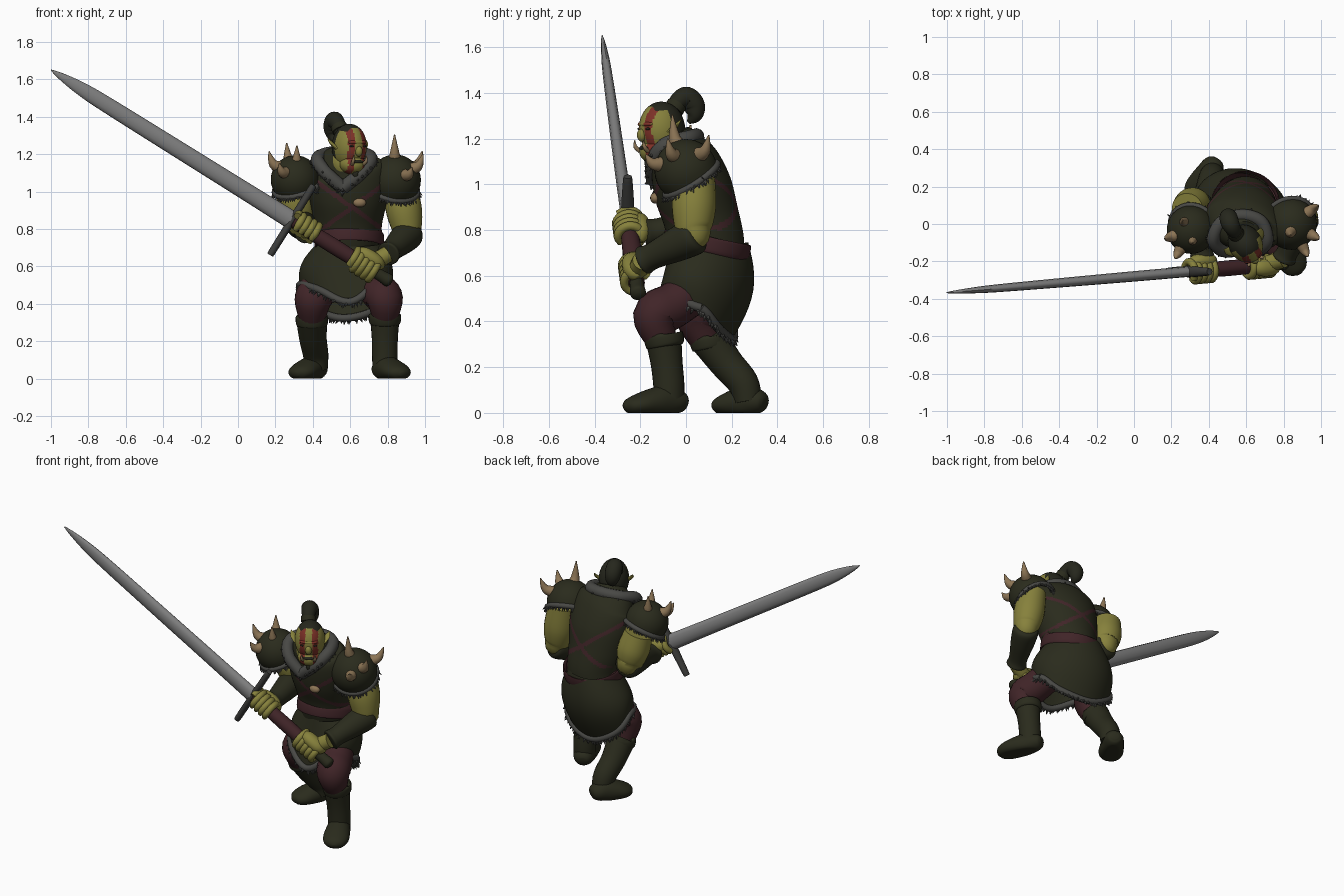
import bpy, bmesh, math, random
from mathutils import Vector, Matrix

if "Cube" in bpy.data.objects:
    bpy.data.objects.remove(bpy.data.objects["Cube"])
random.seed(4)
V = Vector

def material(name, rgb):
    m = bpy.data.materials.new(name)
    m.diffuse_color = (*rgb, 1)
    m.use_nodes = True
    m.node_tree.nodes["Principled BSDF"].inputs["Base Color"].default_value = m.diffuse_color
    return m

SKIN = material("olive_skin", (.24, .22, .045))
LEATHER = material("dark_green_leather", (.023, .024, .012))
MAROON = material("maroon_cloth", (.052, .018, .021))
FUR = material("grey_fur", (.065, .065, .059))
STEEL = material("steel", (.22, .22, .22))
HORN = material("tan_horn", (.26, .175, .09))
PAINT = material("red_paint", (.2, .03, .02))
HAIR = material("dark_hair", (.019, .02, .012))
IRON = material("dark_iron", (.048, .048, .045))

def finish(name, bm, mats, rule=None):
    """Turn a bmesh into a smooth object, colouring faces by an optional rule."""
    bmesh.ops.recalc_face_normals(bm, faces=bm.faces)
    if rule:
        for f in bm.faces:
            f.material_index = rule(f.calc_center_median())
    me = bpy.data.meshes.new(name)
    bm.to_mesh(me)
    bm.free()
    for m in mats:
        me.materials.append(m)
    me.shade_smooth()
    me.set_sharp_from_angle(angle=1.0)
    ob = bpy.data.objects.new(name, me)
    bpy.context.collection.objects.link(ob)
    return ob

def spline(rows, sub):
    """Catmull-Rom through rows of numbers."""
    out = []
    p = [rows[0]] + list(rows) + [rows[-1]]
    for i in range(1, len(p) - 2):
        for k in range(sub):
            t = k / sub
            out.append([.5 * (2*b + (c-a)*t + (2*a-5*b+4*c-d)*t*t + (3*b-a-3*c+d)*t**3)
                        for a, b, c, d in zip(p[i-1], p[i], p[i+1], p[i+2])])
    return out + [list(rows[-1])]

def add_tube(bm, rows, side, n=24, sub=5):
    """Rows are x, y, z, radius along side, other radius."""
    s = spline([r if len(r) == 5 else (*r, r[3]) for r in rows], sub)
    side, rings = V(side), []
    for i, (x, y, z, a, b) in enumerate(s):
        t = (V(s[min(i+1, len(s)-1)][:3]) - V(s[max(i-1, 0)][:3])).normalized()
        u = (side - t * side.dot(t)).normalized()
        v = t.cross(u)
        rings.append([bm.verts.new(V((x, y, z)) + u * (a * math.cos(q)) + v * (b * math.sin(q)))
                      for q in (2 * math.pi * k / n for k in range(n))])
    for r0, r1 in zip(rings, rings[1:]):
        for k in range(n):
            bm.faces.new((r0[k], r0[(k+1) % n], r1[(k+1) % n], r1[k]))
    bm.faces.new(rings[0])
    bm.faces.new(rings[-1])

def tube(name, rows, mat, side=(1, 0, 0), n=24, sub=5):
    bm = bmesh.new()
    add_tube(bm, rows, side, n, sub)
    return finish(name, bm, [mat])

def ball(name, matrix, c, r, mats, rule=None, cut=None, seg=32):
    bm = bmesh.new()
    bmesh.ops.create_uvsphere(bm, u_segments=seg, v_segments=seg * 2 // 3, radius=1)
    if cut is not None:
        bmesh.ops.delete(bm, geom=[v for v in bm.verts if v.co.z < cut], context='VERTS')
    bm.transform(Matrix.Translation(c) @ Matrix.Diagonal((*r, 1)))
    ob = finish(name, bm, mats, rule)
    ob.data.transform(matrix)
    return ob

def fur(name, pts, r, centre, drop, length=.035, sub=8):
    """Fur roll along a path with pointed tufts leaning out from the centre and down."""
    bm = bmesh.new()
    add_tube(bm, [(*p, r) for p in pts], (.05, .03, 1), 10, sub)
    for p in spline(pts, sub):
        out = V(p) - V(centre)
        out.z = 0
        d = out.normalized() * .5 + V(drop) + V([random.uniform(-.35, .35) for _ in range(3)])
        d.normalize()
        m = Matrix.Translation(V(p) + d * (r * .5 + length / 2)) @ d.to_track_quat('Z', 'Y').to_matrix().to_4x4()
        bmesh.ops.create_cone(bm, segments=6, radius1=r * .65, radius2=.001,
                              depth=length * random.uniform(.8, 1.3) + r * .5, matrix=m, cap_ends=True)
    return finish(name, bm, [FUR])

I4 = Matrix.Identity(4)

# torso with crossed straps painted on by rule
bm = bmesh.new()
add_tube(bm, [(.58, .10, .62, .15, .15), (.595, .09, .74, .165, .165), (.59, .065, .86, .188, .165),
              (.59, .03, .98, .212, .17), (.59, -.005, 1.09, .215, .15), (.58, -.035, 1.16, .17, .115),
              (.585, -.06, 1.22, .08, .08)], (1, -.2, 0), 128, 16)
finish("torso", bm, [LEATHER, MAROON], lambda c: int(c.z > .8 and c.z < 1.12 and min(
    abs(c.z - .915 - .72 * (c.x - .61)), abs(c.z - .915 + .72 * (c.x - .61))) < .015))
tube("belt", [(.595, .084, .70, .165, .17), (.595, .086, .708, .185, .192), (.595, .096, .766, .185, .192),
              (.595, .098, .774, .172, .174)], MAROON, (1, -.2, 0), n=48)
ball("strap_buckle", I4, (.65, -.135, .94), (.035, .022, .024), [HORN], seg=16)

# skirt shell: raised over the front leg, long flap draped at the back
HEM = spline([(z,) for z in (.46, .36, .325, .40, .5, .48, .41, .52, .46)], 16)
def skirt_point(a, t):
    s, c = math.sin(a), math.cos(a)
    zb = HEM[round(a / (2 * math.pi) * 128) % 128][0]
    bulge = math.sin(math.pi * t) * .055
    rx = .17 + .07 * t + bulge * .7
    ry = (.175 - .065 * t + bulge) if s > 0 else (.165 + .07 * t)
    top = .725 + .02 * s
    return V((.595 - .025 * t + rx * c - .03 * s * t, .095 + ry * s - .03 * c, top + (zb - top) * t))
bm = bmesh.new()
N, M = 64, 12
grid = [[bm.verts.new(skirt_point(2 * math.pi * k / N, j / M)) for k in range(N)] for j in range(M + 1)]
for j in range(M):
    for k in range(N):
        bm.faces.new((grid[j][k], grid[j][(k+1) % N], grid[j+1][(k+1) % N], grid[j+1][k]))
finish("skirt", bm, [LEATHER])
fur("skirt_fur", [skirt_point(2 * math.pi * k / 32, 1) for k in range(33)], .02, (.57, .09, 0), (0, 0, -1), .025, 3)

# legs, boots and feet: hip, knee, boot path, heel, toe
def leg(side, hip, knee, boot, heel, toe):
    k, h = V(knee), V(hip)
    top = V(boot[0][:3])
    tube(side + "_thigh", [(*h, .095), (*h.lerp(k, .6), .1), (*k, .098), (*(top - V((0, 0, .04))), .06)], MAROON)
    tube(side + "_boot", boot, LEATHER)
    b = boot[0]
    tube(side + "_boot_cuff", [(b[0], b[1], b[2] + .012, .07), (b[0], b[1], b[2] + .005, .086),
                               (b[0], b[1] + .01, b[2] - .035, .084), (b[0], b[1] + .012, b[2] - .045, .07)], LEATHER)
    a, c = V(heel), V(toe)
    d = (c - a).normalized()
    w = d.cross(V((0, 0, 1)))
    bm = bmesh.new()
    prof = [(-.26, .025, .02, .045), (-.2, .045, .04, .047), (-.05, .06, .055, .05), (.2, .068, .07, .052),
            (.5, .076, .062, .045), (.8, .076, .048, .036), (1.02, .055, .033, .028), (1.12, .015, .012, .022)]
    add_tube(bm, [(*(a.lerp(c, t).xy), z, rw, rz) for t, rw, rz, z in prof], w)
    for v in bm.verts:
        v.co.z = max(v.co.z, 0)
    finish(side + "_foot", bm, [LEATHER])

leg("left", (.70, .05, .54), (.785, -.135, .42),
    [(.785, -.10, .335, .08), (.785, -.085, .22, .07), (.785, -.075, .12, .068), (.785, -.075, .05, .066)],
    (.775, -.05, 0), (.87, -.245, 0))
leg("right", (.45, .11, .54), (.40, .055, .41),
    [(.395, .10, .325, .085), (.40, .175, .22, .074), (.415, .25, .13, .068), (.42, .27, .05, .06)],
    (.42, .305, 0), (.32, .145, 0))

# sword frame: A runs to the tip, G along the guard
guard, tip = V((.288, -.255, .847)), V((-1, -.367, 1.65))
A = (tip - guard).normalized()
G = V((.53, 0, .85))
G = (G - A * G.dot(A)).normalized()
def on_sword(t):
    return guard + A * t
L = (tip - guard).length
tube("blade", [(*on_sword(t), a, b) for t, a, b in ((0, .05, .028), (.3, .047, .028), (.8, .045, .025),
     (L - .32, .042, .021), (L - .17, .034, .016), (L - .06, .018, .009), (L, .003, .003))], STEEL, G, 12)
tube("cross_guard", [(*(guard + G * t), a, b) for t, a, b in ((-.215, .014, .014), (-.2, .019, .021),
     (0, .02, .03), (.2, .019, .021), (.215, .014, .014))], IRON, A, 12)
tube("grip", [(*on_sword(-.01), .034), (*on_sword(-.25), .042), (*on_sword(-.53), .036)], MAROON, G)
tube("pommel", [(*on_sword(-.5), .03), (*on_sword(-.57), .032), (*on_sword(-.615), .034), (*on_sword(-.63), .012)],
     LEATHER, G)

# hands: four fingers and a thumb wrapped round the grip, with a palm behind
def hand(side, t, wrist):
    c = on_sword(t)
    back = V(wrist) - c
    back = (back - A * back.dot(A)).normalized()
    over = A.cross(back)
    if over.z < 0:
        over = -over
    bm = bmesh.new()
    for i in range(5):
        arc = range(-50, 231, 40) if i < 4 else range(-150, 60, 40)
        sgn = 1 if i < 4 else -1
        o = A * ((i - 1.5) * .033 if i < 4 else .078)
        rows = []
        for g in arc:
            q = math.radians(g)
            p = c + o + (back * math.cos(q) + over * math.sin(q) * sgn) * .053
            rows.append((*p, .02 if g < 200 else .014))
        add_tube(bm, rows, A, 10, 3)
    add_tube(bm, [(*(c + back * .03 - A * .07), .02, .03), (*(c + back * .045 - A * .04 + over * .02), .045, .04),
                  (*(c + back * .045 + A * .04 + over * .02), .045, .04), (*(c + back * .03 + A * .08), .02, .025)], over, 16)
    add_tube(bm, [(*wrist, .045), (*V(wrist).lerp(c, .5), .045), (*(c + back * .03), .04)], over, 16)
    finish(side + "_hand", bm, [SKIN])

# arms with flared bracers
def arm(side, shoulder, elbow, wrist, t):
    s, e, w = V(shoulder), V(elbow), V(wrist)
    tube(side + "_upper_arm", [(*s, .085), (*s.lerp(e, .5), .097), (*s.lerp(e, .85), .083), (*e, .066),
                               (*e.lerp(w, .3), .05)], SKIN, (1, .2, .1))
    tube(side + "_bracer", [(*e.lerp(w, -.12), .05), (*e.lerp(w, -.04), .08), (*e.lerp(w, .3), .076),
                            (*e.lerp(w, .8), .058), (*e.lerp(w, .97), .064), (*w, .05)], LEATHER, (.1, .2, 1))
    hand(side, t, wrist)

arm("left", (.86, .04, 1.06), (.91, .03, .77), (.80, -.19, .665), -.465)
arm("right", (.285, .08, 1.04), (.335, .115, .83), (.365, -.18, .785), -.09)

# pauldrons: dome, fur rim and curved horns
def pauldron(side, c, r, axis, tips):
    c = V(c)
    rot = Matrix.Translation(c) @ V(axis).to_track_quat('Z', 'Y').to_matrix().to_4x4()
    ball(side + "_pauldron", rot, (0, 0, 0), r, [LEATHER], cut=-.35)
    rim = [rot @ V((r[0] * .95 * math.cos(q), r[1] * .95 * math.sin(q), -.33 * r[2]))
           for q in (2 * math.pi * k / 16 for k in range(17))]
    fur(side + "_pauldron_fur", rim, .016, c, (0, 0, -.9), .022, 4)
    for i, p in enumerate(tips):
        d = V(p) - c
        d.z *= .9
        bend = V((d.x, d.y, 0)) * .1 - V((0, 0, .015))
        base, mid = c + d * .45, c + d * .72 + bend
        tube(f"{side}_horn_{i}", [(*base, .038), (*mid, .026), (*V(p), .003)], HORN, (.8, .5, .1), 12)

pauldron("left", (.84, 0, 1.06), (.138, .138, .138), (.2, -.52, .82),
         [(.837, -.06, 1.305), (.985, .10, 1.215), (.99, -.08, 1.2), (.93, -.175, 1.13)])
pauldron("right", (.305, -.03, 1.065), (.13, .13, .128), (-.25, -.4, .88),
         [(.165, -.08, 1.215), (.26, .02, 1.26), (.315, -.1, 1.245), (.22, -.185, 1.15)])

# fur collar in a V at the front
fur("fur_collar", [(.56, -.14, 1.02), (.66, -.14, 1.1), (.71, -.09, 1.17), (.68, .01, 1.2), (.58, .045, 1.21),
                   (.47, .01, 1.2), (.425, -.08, 1.17), (.47, -.14, 1.1), (.56, -.14, 1.02)], .036,
    (.58, -.04, 0), (0, 0, -.4), .018, 8)

# head, turned to its left: hair and two painted stripes by rule
H = Matrix.Translation((.595, -.105, 1.24)) @ Matrix.Rotation(math.radians(30), 4, 'Z') @ Matrix.Rotation(.1, 4, 'X')
def face_rule(c):
    if c.y > .0 or (c.z > .085 and c.y > -.05):
        return 1
    return 2 if .02 < abs(c.x) < .054 else 0
ball("head", H, (0, 0, 0), (.09, .105, .122), [SKIN, HAIR, PAINT], face_rule, seg=72)
ball("jaw", H, (0, -.045, -.09), (.07, .068, .055), [SKIN, PAINT],
     lambda c: int(.024 < abs(c.x) < .052 and c.y < -.05), seg=48)
ball("neck", H, (0, .03, -.09), (.085, .08, .09), [SKIN])
ball("brow", H, (0, -.08, .032), (.056, .024, .014), [SKIN, PAINT], lambda c: int(.02 < abs(c.x) < .054), seg=48)
ball("nose", H, (0, -.106, -.015), (.02, .02, .028), [SKIN], seg=16)
ball("mouth", H, (0, -.098, -.072), (.036, .016, .011), [HAIR], seg=16)
ball("chin_beard", H, (0, -.085, -.138), (.018, .016, .026), [HAIR], seg=16)
for s, side in ((-1, "right"), (1, "left")):
    ball(side + "_eye", H, (s * .036, -.092, .012), (.015, .008, .006), [HAIR], seg=12)
    tube(side + "_tusk", [(s * .034, -.1, -.085, .01), (s * .04, -.118, -.065, .009), (s * .038, -.12, -.035, .002)],
         HORN, n=8).data.transform(H)
    tube(side + "_ear", [(s * .075, -.005, -.01, .012, .028), (s * .1, .015, .015, .009, .022),
                         (s * .115, .035, .04, .002, .002)], SKIN, (0, 0, 1), 12).data.transform(H)

# curled topknot
tube("topknot", [(.55, -.06, 1.31, .035), (.535, -.035, 1.36, .04), (.515, .002, 1.38, .048),
                 (.505, .035, 1.345, .048), (.508, .035, 1.30, .036), (.51, .01, 1.27, .008)], HAIR, (1, .3, 0))
tube("topknot_band", [(.548, -.055, 1.325, .044), (.538, -.04, 1.35, .044)], LEATHER, (1, .3, 0))
